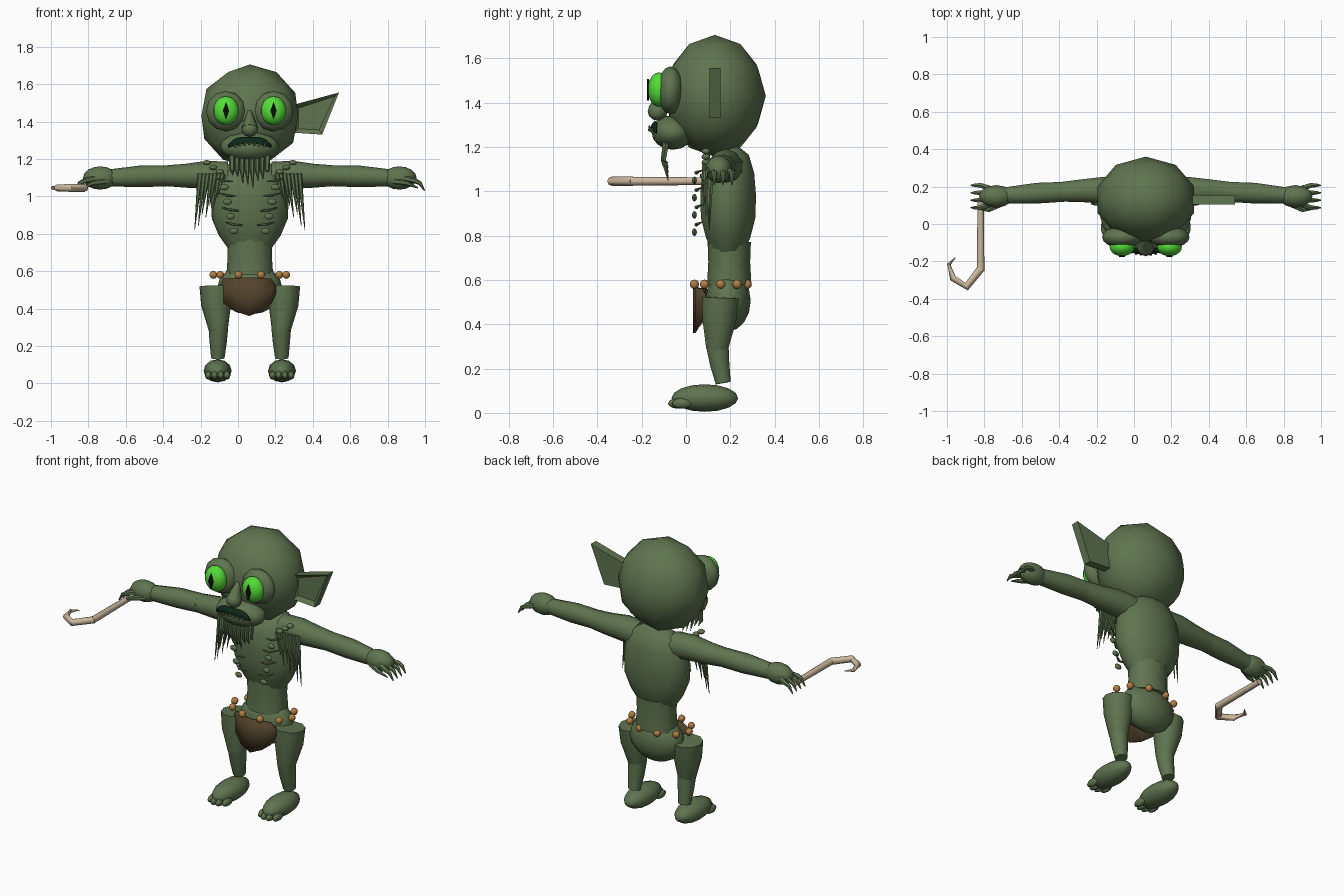
import bpy, bmesh, math
from mathutils import Vector, Matrix

cube = bpy.data.objects.get("Cube")
if cube:
    bpy.data.objects.remove(cube, do_unlink=True)

CX = 0.063  # body centre line
SIDES = (("right", -1), ("left", 1))


def material(name, r, g, b):
    m = bpy.data.materials.new(name)
    m.use_nodes = True
    m.diffuse_color = (r, g, b, 1)
    bsdf = next(n for n in m.node_tree.nodes if n.type == "BSDF_PRINCIPLED")
    bsdf.inputs["Base Color"].default_value = (r, g, b, 1)
    bsdf.inputs["Roughness"].default_value = 0.8
    return m


SKIN = material("moss green skin", 0.115, 0.175, 0.08)
EYE = material("bright green eye", 0.09, 0.72, 0.04)
BLACK = material("black pupil", 0.003, 0.004, 0.003)
MOUTH = material("dark mouth", 0.004, 0.02, 0.01)
CLOTH = material("brown cloth", 0.085, 0.055, 0.025)
BEAD = material("amber bead", 0.45, 0.21, 0.06)
BONE = material("pale wood", 0.6, 0.48, 0.34)


def finish(bm, name, mat, angle=50):
    bmesh.ops.recalc_face_normals(bm, faces=bm.faces[:])
    me = bpy.data.meshes.new(name)
    bm.to_mesh(me)
    bm.free()
    me.materials.append(mat)
    ob = bpy.data.objects.new(name, me)
    bpy.context.collection.objects.link(ob)
    if angle:
        bpy.ops.object.select_all(action="DESELECT")
        ob.select_set(True)
        bpy.context.view_layer.objects.active = ob
        bpy.ops.object.shade_smooth_by_angle(angle=math.radians(angle))
    return ob


def ball(name, mat, centre, radii, segs=12, rings=8, axis="Z"):
    bm = bmesh.new()
    turn = Matrix.Rotation(math.pi / 2, 4, axis) if axis != "Z" else Matrix()
    mtx = Matrix.Translation(centre) @ Matrix.Diagonal((*radii, 1)) @ turn
    bmesh.ops.create_uvsphere(bm, u_segments=segs, v_segments=rings, radius=1, matrix=mtx)
    return finish(bm, name, mat)


def tube(name, mat, path, radii, sides=10, flat=1.0):
    """Capped tube through the path points; flat squeezes it along y."""
    bm = bmesh.new()
    pts = [Vector(p) for p in path]
    rings = []
    for i, p in enumerate(pts):
        d = (pts[min(i + 1, len(pts) - 1)] - pts[max(i - 1, 0)]).normalized()
        up = Vector((0, 1, 0)) if abs(d.y) < 0.8 else Vector((0, 0, 1))
        u = d.cross(up).normalized()
        v = d.cross(u)
        ring = []
        for k in range(sides):
            a = math.tau * k / sides
            off = (u * math.cos(a) + v * math.sin(a)) * radii[i]
            off.y *= flat
            ring.append(bm.verts.new(p + off))
        rings.append(ring)
    for a, b in zip(rings, rings[1:]):
        for k in range(sides):
            j = (k + 1) % sides
            bm.faces.new((a[k], a[j], b[j], b[k]))
    bm.faces.new(rings[0])
    bm.faces.new(rings[-1])
    return finish(bm, name, mat)


def spike(name, mat, start, end, r, sides=6):
    return tube(name, mat, [start, end], [r, 0.0015], sides)


def prism(name, mat, outline, y0, y1, inset=0):
    """Front-facing outline extruded in y, with an optional recessed panel."""
    bm = bmesh.new()
    face = bm.faces.new([bm.verts.new((x, y0, z)) for x, z in outline])
    back = bmesh.ops.extrude_face_region(bm, geom=[face])
    verts = [g for g in back["geom"] if isinstance(g, bmesh.types.BMVert)]
    bmesh.ops.translate(bm, verts=verts, vec=(0, y1 - y0, 0))
    bmesh.ops.recalc_face_normals(bm, faces=bm.faces[:])
    if inset:
        front = min(bm.faces, key=lambda f: f.calc_center_median().y)
        bmesh.ops.inset_region(bm, faces=[front], thickness=inset, depth=-0.02)
    return finish(bm, name, mat, 0)


def sheet(name, mat, columns, depth, thick):
    """Thin curved plate from (x, low z, high z) columns, depth gives y."""
    bm = bmesh.new()
    cols = [[bm.verts.new((x, depth(x, z), z)) for z in (lo, (lo + hi) / 2, hi)]
            for x, lo, hi in columns]
    for a, b in zip(cols, cols[1:]):
        for k in range(2):
            bm.faces.new((a[k], b[k], b[k + 1], a[k + 1]))
    ob = finish(bm, name, mat)
    mod = ob.modifiers.new("thickness", "SOLIDIFY")
    mod.thickness = thick
    mod.offset = 0
    return ob


# Head and face
bm = bmesh.new()
bmesh.ops.create_icosphere(bm, subdivisions=2, radius=1, matrix=Matrix.Translation(
    (CX, 0.13, 1.43)) @ Matrix.Diagonal((0.272, 0.23, 0.275, 1)))
finish(bm, "head", SKIN)
ball("muzzle", SKIN, (CX, -0.06, 1.265), (0.16, 0.095, 0.078))
ball("nose_tip", SKIN, (CX, -0.128, 1.36), (0.045, 0.045, 0.042), 8, 6)
tube("nose_bridge", SKIN, [(CX, -0.128, 1.365), (CX, -0.085, 1.455)], [0.045, 0.012], 8)


def muzzle_front(x, z):
    q = 1 - ((x - CX) / 0.16) ** 2 - ((z - 1.265) / 0.078) ** 2
    return -0.067 - 0.095 * math.sqrt(max(q, 0.02))


columns = []
for k in range(11):
    t = k / 5 - 1
    columns.append((CX + 0.115 * t, 1.283 - 0.022 * t * t, 1.316 - 0.042 * t ** 4))
sheet("mouth", MOUTH, columns, muzzle_front, 0.006)
for k in range(7):
    x = CX - 0.078 + 0.026 * k
    low = 1.279 - 0.012 * (abs(k - 3) / 3)
    y = muzzle_front(x, 1.285) - 0.004
    spike("tooth", SKIN, (x, y, low - 0.004), (x, y - 0.003, low + 0.02), 0.009, 5)
for side, s in SIDES:
    x = CX + s * 0.127
    ball(side + "_eye_socket", SKIN, (x, -0.07, 1.455), (0.107, 0.058, 0.108), 12, 8, "X")
    ball(side + "_eyeball", EYE, (x, -0.122, 1.458), (0.068, 0.05, 0.078), 14, 10, "X")
    diamond = [(x - 0.017, 1.458), (x, 1.41), (x + 0.017, 1.458), (x, 1.505)]
    prism(side + "_pupil", BLACK, diamond, -0.176, -0.168)

# The single pointed ear
prism("left_ear", SKIN, [(0.30, 1.49), (0.30, 1.34), (0.45, 1.33), (0.54, 1.555)],
      0.105, 0.155, 0.03)

# Beard strands under the chin
for k in range(8):
    x = CX - 0.095 + 0.027 * k
    tip = 1.035 + 0.022 * abs(k - 3.5) + 0.015 * (k % 2)
    tube("beard_strand", SKIN, [(x, -0.09, 1.225), (x, -0.102, 1.14), (x + 0.004, -0.08, tip)],
         [0.017, 0.013, 0.0015], 6)

# Torso, waist, hips
tube("torso", SKIN, [(CX, y, z) for y, z in ((0.19, 0.72), (0.19, 0.79), (0.19, 0.88),
     (0.19, 0.98), (0.19, 1.08), (0.19, 1.15), (0.18, 1.19))],
     [0.115, 0.165, 0.203, 0.208, 0.195, 0.155, 0.08], 14, 0.62)
tube("waist", SKIN, [(CX, 0.195, 0.58), (CX, 0.195, 0.68), (CX, 0.195, 0.77)],
     [0.125, 0.118, 0.122], 12, 0.8)
ball("hips", SKIN, (CX, 0.19, 0.505), (0.175, 0.102, 0.137))

# Bead belt and loincloth
for k in range(10):
    a = math.radians(18 + 36 * k)
    ball("belt_bead", BEAD, (CX + 0.195 * math.sin(a), 0.157 - 0.125 * math.cos(a), 0.58),
         (0.021, 0.021, 0.021), 8, 6)
sheet("loincloth", CLOTH, [(-0.092, 0.49, 0.525), (-0.075, 0.43, 0.56), (-0.01, 0.385, 0.565),
      (0.06, 0.36, 0.565), (0.13, 0.39, 0.565), (0.175, 0.425, 0.56), (0.205, 0.49, 0.515)],
      lambda x, z: 0.037 + 2.8 * (x - CX) ** 2, 0.012)

for side, s in SIDES:
    def at(dx, y, z):
        return (CX + s * dx, y, z)

    # Chest bumps and thin ribs
    for k in range(4):
        z = 0.815 + 0.078 * k
        dx = 0.085 + 0.017 * k
        ball(side + "_rib_bump", SKIN, at(dx, 0.038, z), (0.024, 0.011, 0.017), 8, 6)
        tube(side + "_rib", SKIN, [at(dx - 0.045, 0.052, z + 0.03), at(dx, 0.045, z + 0.034),
             at(dx + 0.045, 0.075, z + 0.046)], [0.003, 0.008, 0.003], 6)
    for k in range(3):
        ball(side + "_collar_bump", SKIN, at(0.16 + 0.035 * k, 0.09, 1.13 + 0.025 * k),
             (0.022, 0.02, 0.014), 8, 6)

    # Hanging hair below the shoulder
    for k in range(7):
        dx = 0.145 + 0.02 * k
        tip = 0.82 + 0.022 * (6 - k) + (0.04 if k % 2 == 0 and k < 6 else 0)
        spike(side + "_shoulder_strand", SKIN, at(dx, 0.085 + 0.005 * k, 1.12),
              at(dx + 0.03, 0.075 + 0.005 * k, tip), 0.015)

    # Arm, hand and fingers
    tube(side + "_upper_arm", SKIN, [at(0.12, 0.185, 1.11), at(0.23, 0.18, 1.115),
         at(0.34, 0.178, 1.11), at(0.455, 0.172, 1.11)], [0.075, 0.075, 0.064, 0.055])
    tube(side + "_forearm", SKIN, [at(0.44, 0.172, 1.11), at(0.58, 0.165, 1.107),
         at(0.76, 0.152, 1.098)], [0.056, 0.058, 0.045])
    ball(side + "_hand", SKIN, at(0.80, 0.148, 1.098), (0.092, 0.06, 0.062))
    for k in range(4):
        y = 0.105 + 0.028 * k
        fan = y + 0.012 * (k - 1.5)
        tube(side + "_finger", SKIN, [at(0.83, y, 1.095), at(0.885, fan, 1.082),
             at(0.91, fan, 1.07), at(0.935, fan, 1.03)], [0.016, 0.014, 0.011, 0.003], 6)
    tube(side + "_thumb", SKIN, [at(0.77, 0.11, 1.08), at(0.84, 0.075, 1.07),
         at(0.90, 0.08, 1.045)], [0.018, 0.013, 0.003], 6)

    # Leg, foot and toes
    tube(side + "_thigh", SKIN, [at(0.182, 0.155, 0.52), at(0.18, 0.15, 0.42),
         at(0.168, 0.14, 0.285)], [0.087, 0.08, 0.051])
    tube(side + "_shin", SKIN, [at(0.168, 0.142, 0.3), at(0.169, 0.152, 0.22),
         at(0.171, 0.168, 0.135)], [0.053, 0.046, 0.036])
    ball(side + "_foot", SKIN, at(0.172, 0.085, 0.067), (0.075, 0.15, 0.062), 12, 8, "X")
    for k in range(4):
        dx = 0.122 + 0.033 * k
        ball(side + "_toe", SKIN, at(dx, -0.045 + 0.018 * abs(k - 1.5), 0.043),
             (0.019, 0.045, 0.024), 8, 6, "X")

# Hooked staff held in the right hand
tube("staff_shaft", BONE, [(-0.82, 0.11, 1.045), (-0.82, -0.25, 1.045)], [0.017, 0.02], 8)
tube("staff_hook", BONE, [(-0.82, -0.24, 1.045), (-0.895, -0.335, 1.045),
     (-0.968, -0.29, 1.045), (-0.99, -0.215, 1.045), (-0.955, -0.18, 1.045)],
     [0.021, 0.021, 0.018, 0.011, 0.003], 8)
